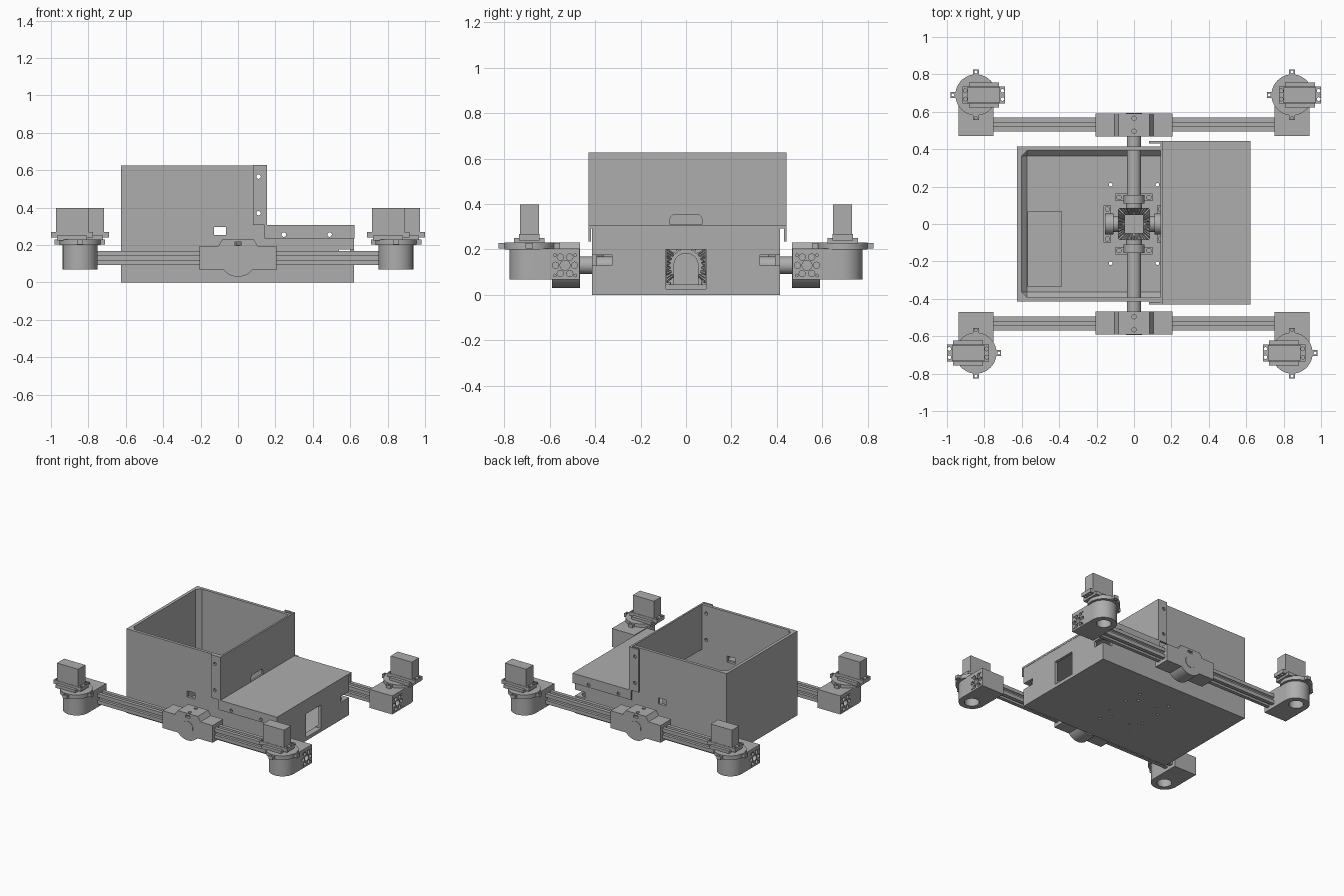
import bpy, bmesh
from math import sin, cos, pi, radians

if "Cube" in bpy.data.objects:
    bpy.data.objects.remove(bpy.data.objects["Cube"])

grey = bpy.data.materials.new("plain_grey")
grey.use_nodes = True
COLOUR = (0.42, 0.42, 0.42, 1)
grey.diffuse_color = COLOUR
grey.node_tree.nodes["Principled BSDF"].inputs["Base Color"].default_value = COLOUR

AXLE_Z = 0.13
parts = []


def prism(name, pts, axis, t0, t1, scale=1, mid=(0, 0)):
    """Extrude a 2D profile along an axis, optionally tapering the far end."""
    place = {"x": lambda a, b, t: (t, a, b),
             "y": lambda a, b, t: (a, t, b),
             "z": lambda a, b, t: (a, b, t)}[axis]
    bm = bmesh.new()
    near = [bm.verts.new(place(a, b, t0)) for a, b in pts]
    far = [bm.verts.new(place(mid[0] + (a - mid[0]) * scale,
                              mid[1] + (b - mid[1]) * scale, t1)) for a, b in pts]
    bm.faces.new(near)
    bm.faces.new(far)
    n = len(pts)
    for i in range(n):
        j = (i + 1) % n
        bm.faces.new((near[i], near[j], far[j], far[i]))
    bmesh.ops.recalc_face_normals(bm, faces=bm.faces)
    mesh = bpy.data.meshes.new(name)
    bm.to_mesh(mesh)
    bm.free()
    mesh.materials.append(grey)
    obj = bpy.data.objects.new(name, mesh)
    bpy.context.collection.objects.link(obj)
    parts.append(obj)
    return obj


def arc(a, b, r, start=0, end=360, n=32):
    """Points on a circle; a full turn leaves out the repeated last point."""
    count = n if end - start == 360 else n + 1
    return [(a + r * cos(radians(start + (end - start) * i / n)),
             b + r * sin(radians(start + (end - start) * i / n))) for i in range(count)]


def cyl(name, axis, a, b, r, t0, t1, n=32):
    return prism(name, arc(a, b, r, n=n), axis, t0, t1)


def box(name, x0, x1, y0, y1, z0, z1):
    return prism(name, [(x0, y0), (x1, y0), (x1, y1), (x0, y1)], "z", z0, z1)


def bake(obj):
    """Replace an object's mesh by its modified result."""
    bpy.context.view_layer.update()
    graph = bpy.context.evaluated_depsgraph_get()
    mesh = bpy.data.meshes.new_from_object(obj.evaluated_get(graph))
    obj.modifiers.clear()
    obj.data = mesh


def cut(obj, cutters):
    for c in cutters:
        mod = obj.modifiers.new("cut", "BOOLEAN")
        mod.operation, mod.solver, mod.object = "DIFFERENCE", "EXACT", c
    bake(obj)
    for c in cutters:
        parts.remove(c)
        bpy.data.objects.remove(c)


# Stepped open body: tall bin on one side, low bay on the other
body = prism("body_shell", [(-0.625, 0), (0.62, 0), (0.62, 0.295), (0.145, 0.295),
                            (0.145, 0.625), (-0.625, 0.625)], "y", -0.415, 0.415)
cavity = prism("cavity", [(-0.602, 0.02), (0.6, 0.02), (0.6, 0.4), (0.3, 0.4),
                          (0.3, 0.8), (-0.602, 0.8)], "y", -0.393, 0.393)
bevel = cavity.modifiers.new("chamfer", "BEVEL")
bevel.width, bevel.segments = 0.03, 1
bake(cavity)
holes = [cavity,
         box("window", 0.56, 0.7, -0.088, 0.088, 0.025, 0.2),
         box("cable_holes", -0.127, -0.063, -0.5, 0.5, 0.252, 0.297)]
for s in (-1, 1):
    y0, y1 = sorted((s * 0.325, s * 0.43))
    holes.append(box("corner_slot", 0.54, 0.7, y0, y1, 0.13, 0.175))
    for t in (-1, 1):
        for x, y in ((0.125, 0.21), (0.08, 0.14), (0.14, 0.08)):
            holes.append(cyl("floor_hole", "z", s * x, t * y, 0.01, -0.1, 0.03, 12))
for z in (0.37, 0.565):
    holes.append(cyl("bolt_hole", "y", 0.11, z, 0.012, -0.6, 0.6, 12))
for x in (0.245, 0.49):
    holes.append(cyl("bolt_hole", "y", x, 0.255, 0.012, -0.6, 0.6, 12))
cut(body, holes)

# Folded cover: deck, upright panel and side flanges
Y0, Y1 = -0.43, 0.443
box("cover_deck", 0.143, 0.622, Y0, Y1, 0.293, 0.307)
panel = box("cover_panel", 0.143, 0.156, Y0, Y1, 0.3, 0.627)
cut(panel, [prism("arch", [(-0.07, 0.31), (0.07, 0.31)] + arc(0.05, 0.333, 0.02, 0, 90, 5)
                  + arc(-0.05, 0.333, 0.02, 90, 180, 5), "x", 0, 0.3)])
for side, y0 in (("front", Y0), ("back", Y1 - 0.012)):
    y1 = y0 + 0.012
    up = box(side + "_upright_flange", 0.08, 0.15, y0, y1, 0.307, 0.627)
    cut(up, [cyl("h", "y", 0.11, z, 0.012, y0 - 0.1, y1 + 0.1, 12) for z in (0.37, 0.565)])
    low = box(side + "_deck_flange", 0.143, 0.622, y0, y1, 0.235, 0.3)
    cut(low, [cyl("h", "y", x, 0.255, 0.012, y0 - 0.1, y1 + 0.1, 12) for x in (0.245, 0.49)])

box("battery_block", -0.57, -0.385, -0.335, 0.068, 0.02, 0.1)

# Differential: four meshing bevel gears, stub shafts and bearing stands
TEETH = 24
for axis in "xy":
    for s in (-1, 1):
        teeth = []
        for i in range(TEETH):
            for f, r in ((-0.3, 0.07), (-0.15, 0.08), (0.15, 0.08), (0.3, 0.07)):
                a = 2 * pi * (i + f) / TEETH
                teeth.append((r * cos(a), AXLE_Z + r * sin(a)))
        prism("bevel_gear", teeth, axis, s * 0.085, s * 0.048, 0.58, (0, AXLE_Z))
        cyl("gear_hub", axis, 0, AXLE_Z, 0.042, s * 0.08, s * 0.115)
        prism("bearing_stand", [(-0.055, 0.02), (0.055, 0.02)]
              + arc(0, AXLE_Z, 0.055, 0, 180, 16), axis, s * 0.11, s * 0.155)
        prism("stand_foot", [(-0.1, 0.02), (0.1, 0.02), (0.1, 0.045), (-0.1, 0.045)],
              axis, s * 0.122, s * 0.162)
        for t in (-1, 1):
            a, b = (s * 0.142, t * 0.08) if axis == "x" else (t * 0.08, s * 0.142)
            cyl("foot_bolt", "z", a, b, 0.014, 0.045, 0.055, 12)
        if axis == "y":
            cyl("axle_tube", "y", 0, AXLE_Z, 0.038, s * 0.1, s * 0.48)

# Slotted rail section, made from one side turned four times
H = 0.0375
one_side = [(H, H), (0.011, H), (0.011, H - 0.007), (0.02, H - 0.007), (0.012, H - 0.02)]
one_side += [(-a, b) for a, b in one_side[:0:-1]]
rail_profile = []
for _ in range(4):
    rail_profile += one_side
    one_side = [(-b, a) for a, b in one_side]

# Rocker arms, front and back
for sy, end in ((-1, "front"), (1, "back")):
    hub = prism(end + "_hub", [(0.205, 0.067), (0.205, 0.195), (0.105, 0.195), (0.083, 0.23),
                               (-0.083, 0.23), (-0.105, 0.195), (-0.205, 0.195),
                               (-0.205, 0.067)] + arc(0, AXLE_Z, 0.1, 219, 321, 20),
                "y", sy * 0.467, sy * 0.59)
    y0, y1 = sorted((sy * 0.57, sy * 0.65))
    cut(hub, [box("slot", -0.02, 0.02, y0, y1, 0.197, 0.215)]
        + [cyl("h", "z", 0, sy * y, 0.012, 0.2, 0.3, 12) for y in (0.495, 0.565)])
    cyl(end + "_hub_cap", "y", 0, AXLE_Z, 0.043, sy * 0.58, sy * 0.593)

    for sx, side in ((-1, "right"), (1, "left")):
        tag = end + "_" + side
        rail = [(sy * 0.533 + a, AXLE_Z + b) for a, b in rail_profile]
        prism(tag + "_rail", rail, "x", sx * 0.2, sx * 0.765)

        # Rounded corner mount with bore and patterned end face
        cx, cy = sx * 0.845, sy * 0.69
        outline = [(0.0925, 0.47)] + arc(0, 0.685, 0.0925, 0, 180, 24) + [(-0.0925, 0.47)]
        mount = prism(tag + "_mount", [(cx + a, sy * b) for a, b in outline], "z", 0.068, 0.205)
        ends = (sx * 0.905, sx * 1.0)
        drills = [cyl("bore", "z", cx, cy, 0.05, 0, 0.16),
                  cyl("h", "x", sy * 0.533, AXLE_Z, 0.022, *ends, 16)]
        drills += [cyl("h", "x", a, b, 0.014, *ends, 12)
                   for a, b in arc(sy * 0.533, AXLE_Z, 0.042, n=6)]
        drills += [cyl("h", "x", sy * 0.533 + a, AXLE_Z + b, 0.006, *ends, 8)
                   for a in (-0.045, 0.045) for b in (-0.045, 0.045)]
        cut(mount, drills)

        # Round flange with three lugs
        cyl(tag + "_flange", "z", cx, cy, 0.11, 0.2, 0.23, 40)
        for dx, dy in ((0, 1), (0, -1), (-sy, 0)):
            lx, ly = cx + dx * 0.118, cy + dy * 0.118
            lug = box(tag + "_lug", lx - 0.017, lx + 0.017, ly - 0.017, ly + 0.017, 0.203, 0.228)
            cut(lug, [cyl("h", "z", cx + dx * 0.123, cy + dy * 0.123, 0.008, 0.1, 0.3, 10)])

        # Steering motor, offset to opposite sides front and back
        mx = cx + sy * 0.042
        plate = box(tag + "_motor_plate", mx - 0.08, mx + 0.08, cy - 0.067, cy + 0.067, 0.225, 0.25)
        ears = box(tag + "_motor_ears", mx - 0.113, mx + 0.113, cy - 0.045, cy + 0.045, 0.24, 0.268)
        cut(ears, [cyl("h", "z", mx + a, cy + b, 0.01, 0.2, 0.3, 12)
                   for a in (-0.1, 0.1) for b in (-0.022, 0.022)])
        box(tag + "_motor_body", mx - 0.087, mx + 0.087, cy - 0.042, cy + 0.042, 0.25, 0.398)

# Smooth curved surfaces, keep hard edges
bpy.ops.object.select_all(action="DESELECT")
for obj in parts:
    obj.select_set(True)
bpy.context.view_layer.objects.active = body
bpy.ops.object.shade_smooth_by_angle(angle=radians(30))
